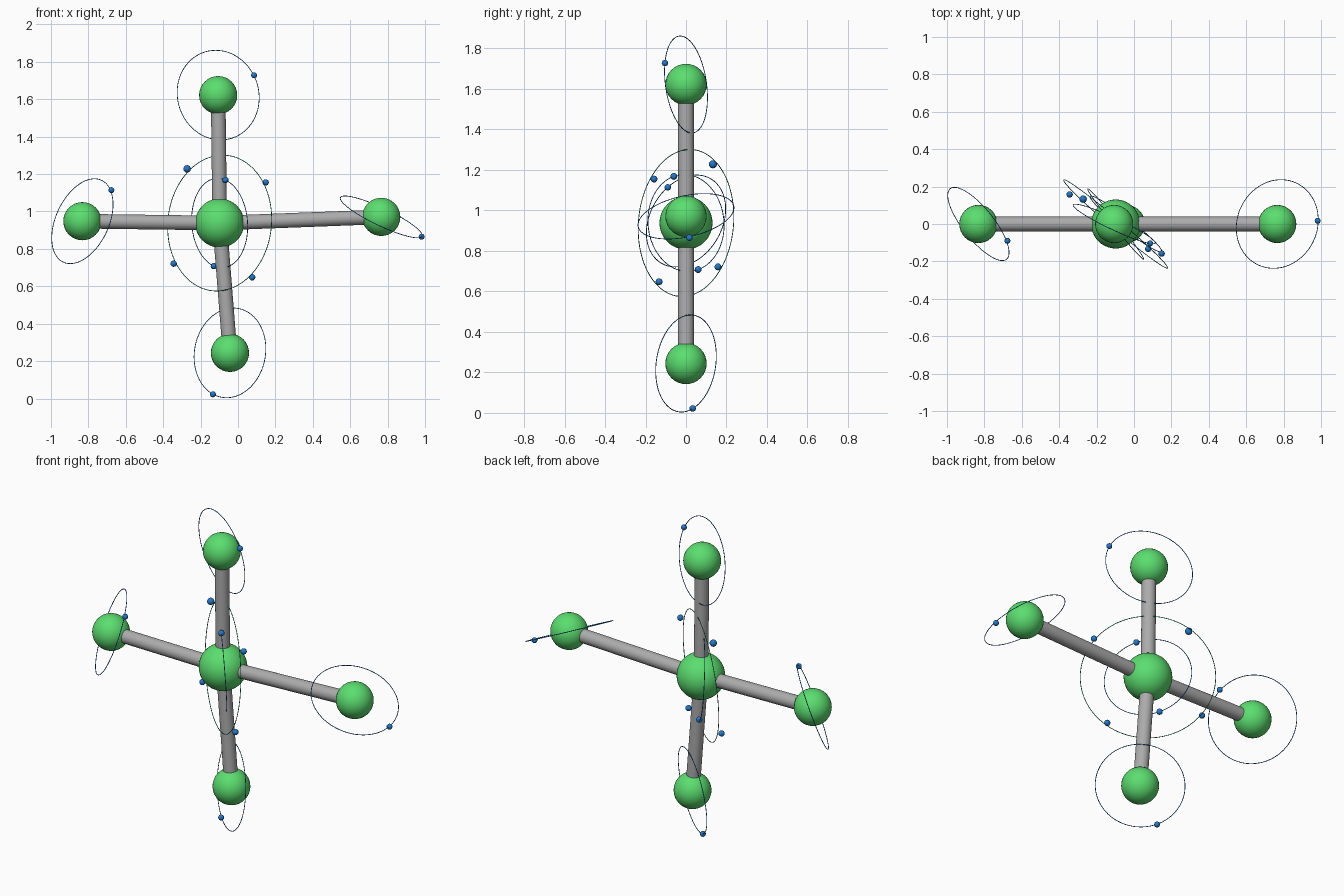
import bpy
from mathutils import Vector

cube = bpy.data.objects.get("Cube")
if cube:
    bpy.data.objects.remove(cube, do_unlink=True)


def material(name, rgb):
    m = bpy.data.materials.new(name)
    m.use_nodes = True
    m.diffuse_color = (*rgb, 1)
    m.node_tree.nodes["Principled BSDF"].inputs["Base Color"].default_value = (*rgb, 1)
    return m


GREEN = material("atom_green", (0.105, 0.73, 0.16))
GREY = material("bond_grey", (0.41, 0.41, 0.41))
BLUE = material("electron_blue", (0.015, 0.19, 0.62))
ORBIT_BLUE = material("orbit_blue", (0.01, 0.15, 0.60))
ORBIT_GREEN = material("orbit_green", (0.01, 0.40, 0.15))


def finish(name, mat):
    ob = bpy.context.object
    ob.name = name
    ob.data.materials.append(mat)
    bpy.ops.object.shade_smooth_by_angle()
    return ob


def align(ob, direction):
    ob.rotation_mode = 'QUATERNION'
    ob.rotation_quaternion = Vector(direction).to_track_quat('Z', 'Y')


def ball(name, centre, radius, mat, segments=32):
    bpy.ops.mesh.primitive_uv_sphere_add(
        segments=segments, ring_count=segments // 2, radius=radius, location=centre)
    finish(name, mat)


def bond(name, a, b):
    bpy.ops.mesh.primitive_cylinder_add(
        vertices=24, radius=0.039, depth=(b - a).length, location=(a + b) / 2)
    align(finish(name, GREY), b - a)


def orbit(name, centre, radius, normal, mat):
    bpy.ops.mesh.primitive_torus_add(
        major_segments=96, minor_segments=8, major_radius=radius,
        minor_radius=0.002, location=centre)
    align(finish(name, mat), normal)


# Central atom with two orbits
core = Vector((-0.098, 0, 0.938))
ball("central_atom", core, 0.131, GREEN, 40)
orbit("inner_orbit", core, 0.24, (0.78, 0.62, 0.06), ORBIT_BLUE)
orbit("outer_orbit", core, 0.364, (0.645, 0.761, -0.07), ORBIT_GREEN)

# Electrons in opposite pairs around the central atom
pairs = {"inner": ((0.031, -0.06, 0.23), 0.017),
         "outer_a": ((-0.174, 0.133, 0.29), 0.02),
         "outer_b": ((0.246, -0.158, 0.217), 0.017)}
for name, (offset, size) in pairs.items():
    for sign, side in ((1, "upper"), (-1, "lower")):
        r = size if sign > 0 else 0.017
        ball(f"{name}_{side}_electron", core + sign * Vector(offset), r, BLUE, 16)

# Outer atoms: centre, orbit normal, electron offset
outer = {
    "top": ((-0.106, 0, 1.622), (0.42, 0.90, 0.13), (0.192, -0.104, 0.106)),
    "bottom": ((-0.043, 0, 0.244), (0.606, 0.782, -0.12), (-0.091, 0.033, -0.222)),
    "right": ((-0.832, 0, 0.948), (0.734, 0.585, -0.343), (0.155, -0.09, 0.166)),
    "left": ((0.766, 0, 0.971), (0.42, -0.195, 0.885), (0.216, 0.017, -0.106)),
}
for name, (centre, normal, offset) in outer.items():
    c = Vector(centre)
    ball(name + "_atom", c, 0.102, GREEN)
    bond(name + "_bond", core, c)
    orbit(name + "_orbit", c, 0.2415, normal, ORBIT_BLUE)
    ball(name + "_electron", c + Vector(offset), 0.016, BLUE, 16)
